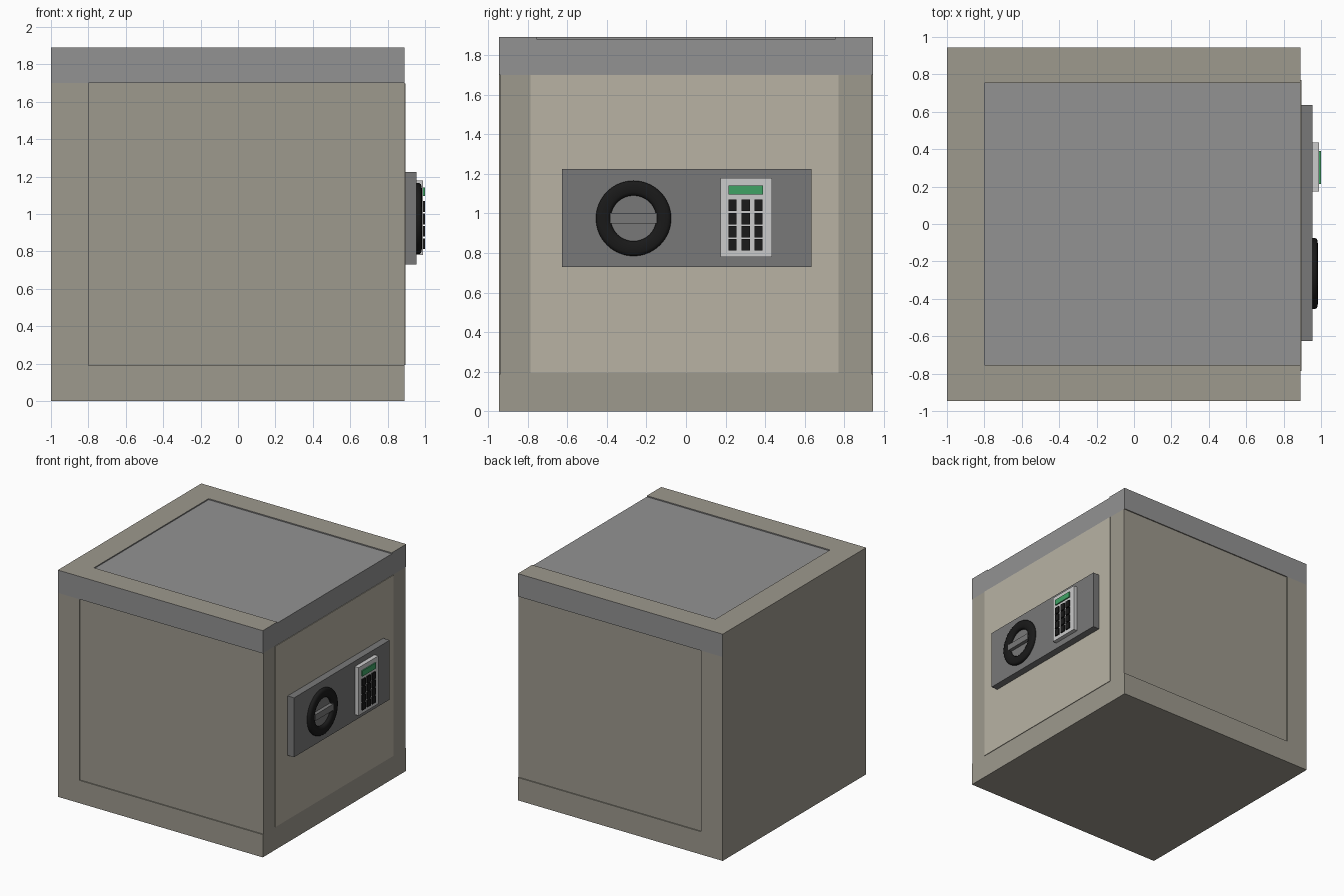
import bpy, bmesh, math
from mathutils import Vector

if "Cube" in bpy.data.objects:
    bpy.data.objects.remove(bpy.data.objects["Cube"])


def material(name, r, g, b):
    m = bpy.data.materials.new(name)
    m.diffuse_color = (r, g, b, 1)
    m.use_nodes = True
    m.node_tree.nodes["Principled BSDF"].inputs["Base Color"].default_value = m.diffuse_color
    return m


BEIGE = material("beige_shell", 0.34, 0.32, 0.27)
DOOR = material("light_beige", 0.48, 0.45, 0.37)
GREY = material("trim_grey", 0.29, 0.29, 0.29)
PLATE = material("plate_grey", 0.19, 0.19, 0.19)
BLACK = material("black", 0.01, 0.01, 0.01)
WHITE = material("keypad_white", 0.8, 0.8, 0.8)
GREEN = material("display_green", 0.05, 0.36, 0.13)


def box(name, x, y, z, mat=None):
    """Box from (min, max) ranges on each axis."""
    bm = bmesh.new()
    bmesh.ops.create_cube(bm, size=1)
    for v in bm.verts:
        v.co = Vector([r[0] if c < 0 else r[1] for c, r in zip(v.co, (x, y, z))])
    me = bpy.data.meshes.new(name)
    bm.to_mesh(me)
    bm.free()
    ob = bpy.data.objects.new(name, me)
    bpy.context.collection.objects.link(ob)
    if mat:
        me.materials.append(mat)
    return ob


# Shell with shallow recesses on both sides and the top, open towards the door
H, D = 0.945, 0.009
XF, ZB, ZT = 0.89, 0.19, 1.70
shell = box("safe_shell", (-1, XF), (-H, H), (0, 2 * H), BEIGE)
cutters = [
    box("side_cutter", (-0.80, 1.2), (-1.2, -H + D), (ZB, ZT)),
    box("side_cutter", (-0.80, 1.2), (H - D, 1.2), (ZB, ZT)),
    box("top_cutter", (-0.80, 1.2), (-0.755, 0.755), (2 * H - D, 2.2)),
]
bpy.context.view_layer.objects.active = shell
for c in cutters:
    mod = shell.modifiers.new("recess", 'BOOLEAN')
    mod.operation = 'DIFFERENCE'
    mod.solver = 'EXACT'
    mod.object = c
    bpy.ops.object.modifier_apply(modifier=mod.name)
for c in cutters:
    bpy.data.objects.remove(c)

# Grey band round the top and grey top panel
shell.data.materials.clear()
shell.data.materials.append(BEIGE)
shell.data.materials.append(GREY)
bm = bmesh.new()
bm.from_mesh(shell.data)
bmesh.ops.bisect_plane(bm, geom=bm.verts[:] + bm.edges[:] + bm.faces[:],
                       plane_co=(0, 0, ZT), plane_no=(0, 0, 1), dist=1e-5)
bm.normal_update()
for f in bm.faces:
    c, n = f.calc_center_median(), f.normal
    band = c.z > ZT + 0.01 and (abs(n.y) > 0.9 or n.x > 0.9)
    panel = n.z > 0.9 and abs(c.z - (2 * H - D)) < 0.002
    f.material_index = 1 if band or panel else 0
bm.to_mesh(shell.data)
bm.free()

# Door and lock plate
box("door", (XF - 0.05, XF + 0.005), (-0.785, 0.77), (ZB + 0.003, ZT - 0.001), DOOR)
box("lock_plate", (XF - 0.02, 0.955), (-0.625, 0.635), (0.73, 1.225), PLATE)

# Keypad with display and keys
box("keypad", (0.94, 0.99), (0.175, 0.435), (0.78, 1.18), WHITE)
box("display", (0.98, 1.0), (0.215, 0.39), (1.095, 1.142), GREEN)
for zc in (1.04, 0.974, 0.908, 0.841):
    for yc in (0.235, 0.302, 0.366):
        box("key", (0.98, 1.0), (yc - 0.021, yc + 0.021), (zc - 0.029, zc + 0.029), BLACK)

# Dial ring: rounded profile (x, radius) spun about the x axis
CY, CZ, SEG = -0.265, 0.975, 64
profile = [(0.945, 0.19), (0.968, 0.19), (0.977, 0.185), (0.982, 0.173),
           (0.983, 0.153), (0.982, 0.133), (0.977, 0.121), (0.968, 0.115), (0.945, 0.115)]
bm = bmesh.new()
rings = []
for i in range(SEG):
    a = 2 * math.pi * i / SEG
    rings.append([bm.verts.new((x, CY + r * math.cos(a), CZ + r * math.sin(a)))
                  for x, r in profile])
n = len(profile)
for i in range(SEG):
    p, q = rings[i], rings[(i + 1) % SEG]
    for j in range(n):
        k = (j + 1) % n
        bm.faces.new((p[j], p[k], q[k], q[j]))
bmesh.ops.recalc_face_normals(bm, faces=bm.faces)
me = bpy.data.meshes.new("dial_ring")
bm.to_mesh(me)
bm.free()
me.materials.append(BLACK)
ring = bpy.data.objects.new("dial_ring", me)
bpy.context.collection.objects.link(ring)
bpy.ops.object.select_all(action='DESELECT')
ring.select_set(True)
bpy.context.view_layer.objects.active = ring
bpy.ops.object.shade_smooth_by_angle(angle=math.radians(40))

# Turning grip across the dial
box("dial_grip", (0.945, 0.985), (CY - 0.118, CY + 0.118), (CZ - 0.026, CZ + 0.026), PLATE)
